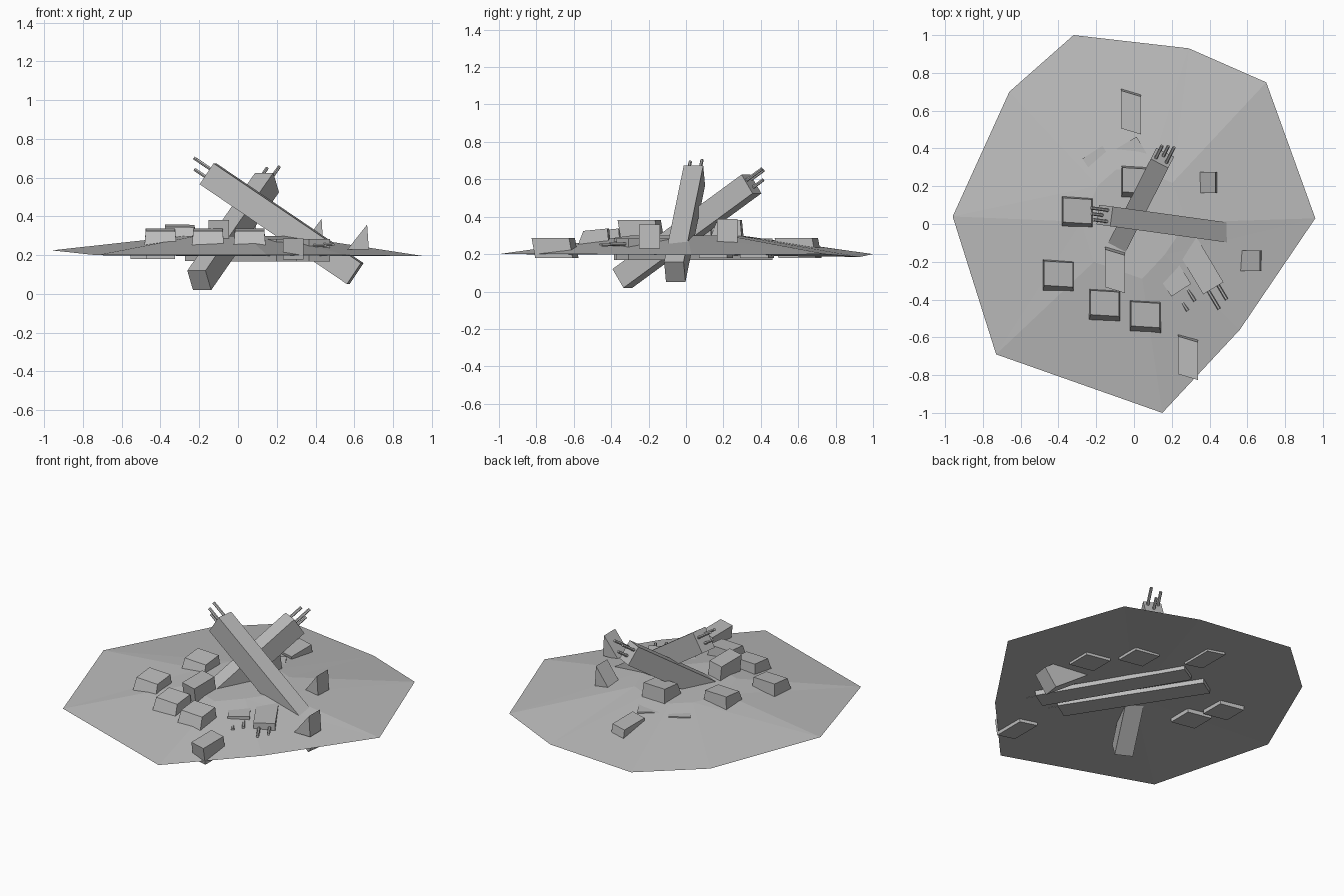
import bpy, bmesh
from mathutils import Vector, Matrix

if "Cube" in bpy.data.objects:
    bpy.data.objects.remove(bpy.data.objects["Cube"], do_unlink=True)

concrete = bpy.data.materials.new("concrete grey")
concrete.use_nodes = True
GREY = (0.5, 0.5, 0.5, 1)
concrete.diffuse_color = GREY
concrete.node_tree.nodes["Principled BSDF"].inputs["Base Color"].default_value = GREY


def finish(name, bm):
    bmesh.ops.recalc_face_normals(bm, faces=bm.faces)
    mesh = bpy.data.meshes.new(name)
    bm.to_mesh(mesh)
    bm.free()
    mesh.materials.append(concrete)
    ob = bpy.data.objects.new(name, mesh)
    bpy.context.collection.objects.link(ob)
    return ob


# Low mound: rim, raised inner ring, flat top and flat underside
def mound():
    rim = [(-.32, 1, .2), (.29, .93, .185), (.7, .75, .2), (.96, .03, .195),
           (.56, -.56, .2), (.15, -1, .2), (-.73, -.69, .2), (-.96, .04, .225),
           (-.66, .7, .2)]
    bm = bmesh.new()
    outer = [bm.verts.new(p) for p in rim]
    inner = [bm.verts.new((x * .29, y * .29, .3)) for x, y, z in rim]
    n = len(rim)
    for i in range(n):
        j = (i + 1) % n
        bm.faces.new((outer[i], inner[i], inner[j]))
        bm.faces.new((outer[i], inner[j], outer[j]))
    bm.faces.new(inner)
    under = bm.verts.new((0, 0, .195))
    for i in range(n):
        bm.faces.new((outer[i], outer[(i + 1) % n], under))
    finish("ground_mound", bm)


# Beam with three reinforcing rods sticking out of its first end
def beam(name, head, tail, width, height, rods=.11):
    head, tail = Vector(head), Vector(tail)
    axis = head - tail
    length = axis.length
    turn = axis.to_track_quat('X', 'Z').to_matrix().to_4x4()
    place = Matrix.Translation((head + tail) / 2) @ turn
    bm = bmesh.new()
    bmesh.ops.create_cube(bm, size=1, matrix=place @ Matrix.Diagonal((length, width, height, 1)))
    finish(name, bm)
    bm = bmesh.new()
    for y, z, reach in ((-.03, .025, 1), (.03, .03, .8), (0, -.02, .65)):
        size = rods * reach + .04
        local = Matrix.Translation((length / 2 + size / 2 - .04, y, z)) @ Matrix.Rotation(1.5708, 4, 'Y')
        bmesh.ops.create_cone(bm, cap_ends=True, segments=6, radius1=.009, radius2=.009,
                              depth=size, matrix=place @ local)
    finish(name + "_rods", bm)


# Block with an adjustable top: scale, shift along y and skew in plan
def block(name, x, y, low, high, size, top=(1, 1), shift=(0, 0), skew=0, slope=0):
    bm = bmesh.new()
    bmesh.ops.create_cube(bm, size=1)
    for v in bm.verts:
        up = v.co.z > 0
        px, py = v.co.x * size[0], v.co.y * size[1]
        if up:
            px, py = px * top[0] + shift[0], py * top[1] + shift[1]
        py -= skew * px
        v.co = (x + px, y + py, (high + slope * py) if up else low)
    finish(name, bm)


# Wedge with a tall upright +x side
def wedge(name, x, y, low, high, width, depth):
    bm = bmesh.new()
    rows = []
    for s in (-.5, .5):
        rows.append([bm.verts.new((x + dx * width, y + s * depth, z))
                     for dx, z in ((-.5, low), (.5, low), (.42, high))])
    bm.faces.new(rows[0])
    bm.faces.new(rows[1])
    for i in range(3):
        j = (i + 1) % 3
        bm.faces.new((rows[0][i], rows[0][j], rows[1][j], rows[1][i]))
    finish(name, bm)


mound()

# Two leaning beams and two nearly buried ones
beam("leaning_beam_front", (-.155, .045, .62), (.605, -.06, .105), .105, .13)
beam("leaning_beam_back", (.15, .35, .575), (-.2, -.34, .07), .105, .12)
beam("buried_beam_outer", (.42, -.34, .225), (-.04, .43, .227), .125, .115)
beam("buried_beam_inner", (.25, -.35, .225), (-.22, .38, .227), .125, .115)

# Flat chunks with sloping sides
for i, (x, y, high) in enumerate(((-.3, .06, .35), (-.4, -.275, .33), (-.155, -.43, .33),
                                  (.06, -.49, .33), (.015, .22, .375))):
    block(f"flat_chunk_{i + 1}", x, y, high - .08, high, (.165, .165),
          top=(.92, .78), shift=(0, .01), skew=.06, slope=.1)

# Skewed square chunks
for i, (x, y, low, high) in enumerate(((-.1, -.23, .26, .382), (.285, -.69, .178, .287),
                                       (-.015, .61, .178, .285))):
    block(f"square_chunk_{i + 1}", x, y, low, high, (.105, .2),
          shift=(0, -.02), skew=.3)

# Upright wedges
wedge("wedge_chunk_right", .62, -.195, .23, .358, .11, .11)
wedge("wedge_chunk_back", .385, .22, .25, .388, .11, .11)

# Chunks sunk in the mound, just showing underneath
for i, (x, y) in enumerate(((.46, .16), (.28, .38), (-.4, .03), (-.48, .22))):
    block(f"sunken_chunk_{i + 1}", x, y, .18, .225, (.15, .15), skew=.2)
